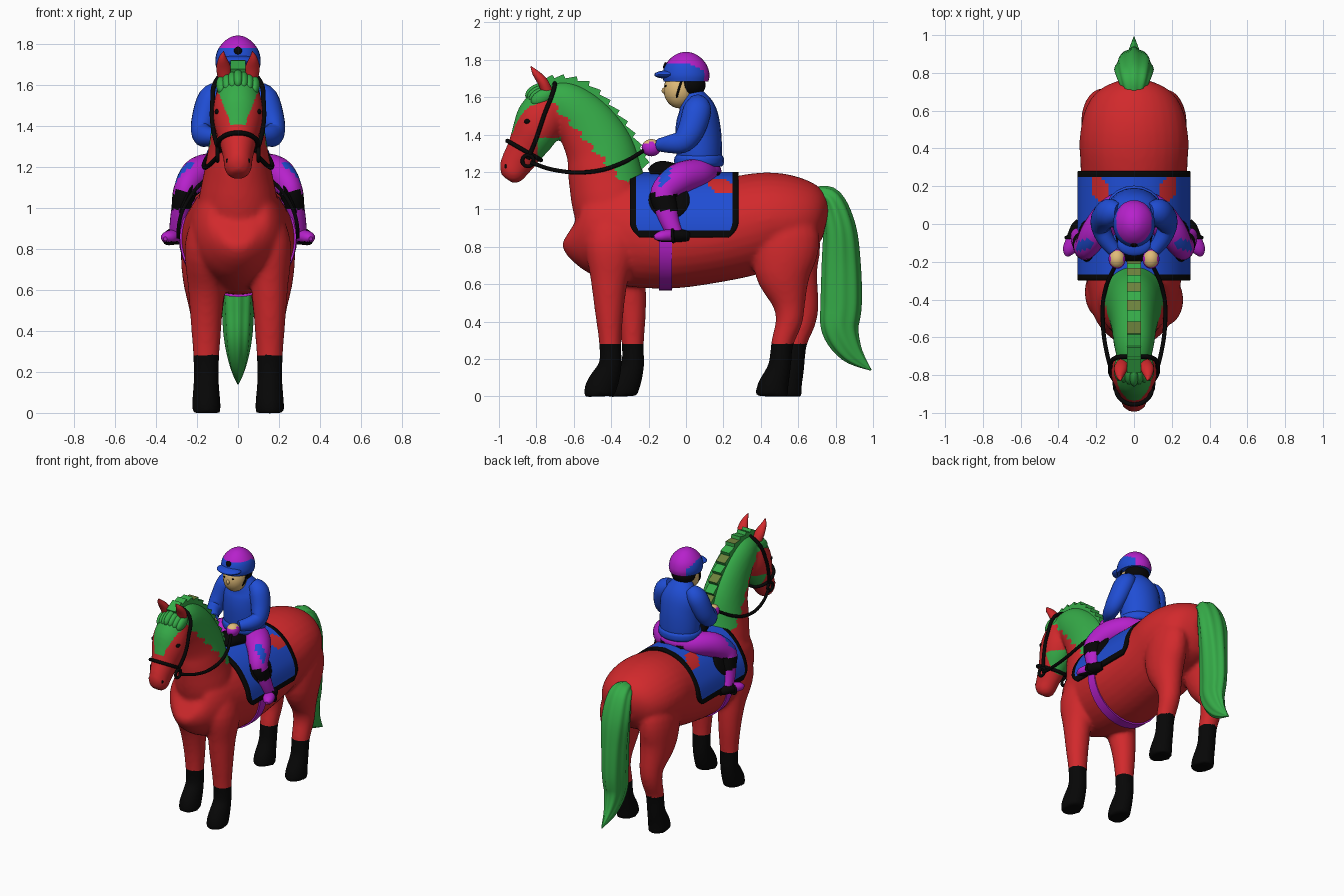
import bpy, bmesh, math
from mathutils import Vector, Matrix

if "Cube" in bpy.data.objects:
    bpy.data.objects.remove(bpy.data.objects["Cube"])


def material(name, r, g, b):
    m = bpy.data.materials.new(name)
    m.use_nodes = True
    m.diffuse_color = (r, g, b, 1)
    m.node_tree.nodes["Principled BSDF"].inputs["Base Color"].default_value = (r, g, b, 1)
    return m


RED = material("coat red", .64, .022, .025)
GREEN = material("mane green", .036, .41, .065)
OLIVE = material("mane olive", .15, .22, .045)
BLUE = material("cloth blue", .014, .075, .66)
MAGENTA = material("magenta", .47, .015, .6)
BLACK = material("black", .002, .002, .002)
SKIN = material("skin", .75, .5, .19)


def shade(ob, angle=45):
    bpy.ops.object.select_all(action='DESELECT')
    ob.select_set(True)
    bpy.context.view_layer.objects.active = ob
    bpy.ops.object.shade_smooth_by_angle(angle=math.radians(angle))
    return ob


def finish(bm, name, mats, rule=None):
    """Turn a bmesh into a shaded object; rule(center, normal) picks the material."""
    bmesh.ops.recalc_face_normals(bm, faces=bm.faces)
    bm.normal_update()
    for f in bm.faces:
        if rule:
            f.material_index = int(rule(f.calc_center_median(), f.normal))
    me = bpy.data.meshes.new(name)
    bm.to_mesh(me)
    bm.free()
    for m in mats:
        me.materials.append(m)
    ob = bpy.data.objects.new(name, me)
    bpy.context.collection.objects.link(ob)
    return shade(ob)


def spline(pts, sub):
    """Catmull-Rom resampling of tuples of any length."""
    P = [pts[0]] + list(pts) + [pts[-1]]
    out = []
    for a, b, c, d in zip(P, P[1:], P[2:], P[3:]):
        for k in range(sub):
            t = k / sub
            out.append([q + t * (r - p) / 2 + t * t * (p - 2.5 * q + 2 * r - s / 2)
                        + t ** 3 * (1.5 * (q - r) + (s - p) / 2)
                        for p, q, r, s in zip(a, b, c, d)])
    return out + [list(pts[-1])]


def tube(name, pts, mats, rule=None, n=20, sub=4, ridge=0, s=1):
    """Loft of ellipses along x, y, z, side radius, depth radius; s mirrors x."""
    P = spline([(p[0] * s, *p[1:]) for p in pts], sub)
    C = [Vector(p[:3]) for p in P]
    bm = bmesh.new()
    rings = []
    for i, p in enumerate(P):
        T = (C[min(i + 1, len(C) - 1)] - C[max(i - 1, 0)]).normalized()
        X = Vector((1, 0, 0))
        S = (X - T * X.dot(T)).normalized()
        N = T.cross(S)
        ring = []
        for k in range(n):
            a = 2 * math.pi * k / n
            w = 1 + ridge * math.cos(8 * a)
            ring.append(bm.verts.new(C[i] + S * max(p[3], .002) * w * math.cos(a)
                                     + N * max(p[4], .002) * w * math.sin(a)))
        rings.append(ring)
    for A, B in zip(rings, rings[1:]):
        for k in range(n):
            bm.faces.new((A[k], A[k - 1], B[k - 1], B[k]))
    bm.faces.new(rings[0])
    bm.faces.new(rings[-1])
    return finish(bm, name, mats, rule)


def blob(name, loc, scale, mats, rule=None, rot=0, axis='Y', box=False):
    bm = bmesh.new()
    M = Matrix.Translation(loc) @ Matrix.Rotation(rot, 4, axis) @ Matrix.Diagonal((*scale, 1))
    if box:
        bmesh.ops.create_cube(bm, size=2, matrix=M)
    else:
        bmesh.ops.create_uvsphere(bm, u_segments=20, v_segments=12, radius=1, matrix=M)
    return finish(bm, name, mats, rule)


def strap(name, pts, r=.011, cyclic=False):
    cu = bpy.data.curves.new(name, 'CURVE')
    cu.dimensions = '3D'
    cu.bevel_depth, cu.bevel_resolution, cu.resolution_u = r, 2, 6
    sp = cu.splines.new('BEZIER')
    sp.bezier_points.add(len(pts) - 1)
    for b, p in zip(sp.bezier_points, pts):
        b.co = p
        b.handle_left_type = b.handle_right_type = 'AUTO'
    sp.use_cyclic_u = cyclic
    cu.materials.append(BLACK)
    bpy.context.collection.objects.link(bpy.data.objects.new(name, cu))


# Horse body: trunk, neck, head and legs, fused into one smooth skin
body = [
    tube("horse_body", [(0, -.6, .92, .07, .1), (0, -.575, .91, .15, .19), (0, -.48, .9, .215, .25),
                        (0, -.3, .88, .25, .29), (0, -.1, .85, .28, .275), (0, .1, .86, .283, .26),
                        (0, .3, .91, .283, .27), (0, .45, .95, .288, .25), (0, .6, .95, .26, .22),
                        (0, .7, .94, .195, .17), (0, .75, .93, .09, .09)], [], n=32),
    tube("neck", [(0, -.34, .8, .17, .17), (0, -.395, 1.0, .195, .205), (0, -.43, 1.18, .165, .2),
                  (0, -.46, 1.32, .14, .185), (0, -.54, 1.46, .12, .16), (0, -.645, 1.565, .105, .125),
                  (0, -.74, 1.6, .08, .08)], [], n=32),
    tube("head", [(0, -.70, 1.64, .04, .04), (0, -.725, 1.6, .09, .095), (0, -.77, 1.5, .12, .13),
                  (0, -.81, 1.41, .117, .123), (0, -.86, 1.32, .09, .1), (0, -.91, 1.24, .072, .085),
                  (0, -.935, 1.19, .066, .07), (0, -.955, 1.16, .04, .04)], [], n=32)]
for s in (1, -1):
    # The right pair stands further back
    d = 0 if s > 0 else .12
    body.append(tube("front_leg", [
        (.14, -.4, 1.0, .06, .09), (.16, -.4 + d / 4, .82, .1, .14),
        (.155, -.41 + d * .8, .62, .09, .1), (.155, -.41 + d, .45, .077, .077),
        (.155, -.405 + d, .285, .065, .06), (.155, -.405 + d, .17, .062, .062),
        (.155, -.43 + d, .1, .066, .078), (.155, -.458 + d, .04, .07, .085),
        (.155, -.46 + d, 0, .07, .085)], [], s=s))
    d *= .6
    body.append(tube("hind_leg", [
        (.14, .52, 1, .08, .12), (.165, .54, .85, .11, .175), (.162, .52 + d / 2, .67, .11, .155),
        (.155, .55 + d, .5, .082, .09), (.155, .55 + d, .4, .072, .072),
        (.155, .515 + d, .285, .064, .06), (.155, .5 + d, .16, .062, .062),
        (.155, .465 + d, .05, .07, .085), (.155, .46 + d, 0, .07, .09)], [], s=s))
bpy.ops.object.select_all(action='DESELECT')
for ob in body:
    ob.select_set(True)
horse = body[0]
bpy.context.view_layer.objects.active = horse
bpy.ops.object.join()
fuse = horse.modifiers.new("fuse", 'REMESH')
fuse.mode, fuse.voxel_size = 'VOXEL', .0125
soften = horse.modifiers.new("soften", 'SMOOTH')
soften.factor, soften.iterations = .5, 10
for m in ("fuse", "soften"):
    bpy.ops.object.modifier_apply(modifier=m)
for m in (RED, GREEN, BLACK):
    horse.data.materials.append(m)


def coat_colour(c, n):
    if c.z < .285:
        return 2
    mane = c.z + 1.1 * c.y > .78 + .02 * math.sin(c.z * 90) and c.z > 1.15 and c.y < -.2
    blaze = c.y < -.75 and n.y < -.2 and c.z > 1.41 and abs(c.x) < .035 + .4 * (c.z - 1.41)
    jaw = -.79 < c.y < -.67 and 1.24 < c.z < 1.385
    return 1 if mane or blaze or jaw else 0


for p in horse.data.polygons:
    p.material_index = coat_colour(p.center, p.normal)
shade(horse, 60)

# Mane tufts along the crest and a fringe between the ears
crest = spline([(-.76, 1.67), (-.65, 1.68), (-.53, 1.645), (-.43, 1.55), (-.34, 1.44),
                (-.27, 1.32), (-.24, 1.25)], 2)
for i, (a, b) in enumerate(zip(crest, crest[1:])):
    ang = math.atan2(b[1] - a[1], b[0] - a[0])
    out = Vector((0, -math.sin(ang), math.cos(ang)))
    blob("mane_tuft", (0, (a[0] + b[0]) / 2, (a[1] + b[1]) / 2), (.036, .042, .03), [GREEN, OLIVE],
         lambda c, n: i % 2 and c.y > -.63 and n.dot(out) > .8, ang + .36, 'X', True)
for i in range(-3, 4):
    blob("fringe_lock", (i * .027, -.80 + abs(i) * .01, 1.63 - abs(i) * .01),
         (.026, .065, .038), [GREEN], rot=.5, axis='X')

# Tail with grooved strands
tube("tail", [(0, .69, 1.08, .05, .04), (0, .77, 1.05, .085, .065), (0, .82, .9, .1, .085),
              (0, .83, .7, .085, .1), (0, .83, .5, .075, .105), (0, .825, .36, .065, .095),
              (0, .885, .235, .04, .06), (0, .99, .14, .003, .003)], [GREEN], n=48, sub=5, ridge=.05)

for s, side in ((1, "left"), (-1, "right")):
    # Ears, eyes and nostrils
    tube(side + "_ear", [(.06, -.735, 1.61, .03, .03), (.07, -.765, 1.68, .036, .028),
                         (.075, -.805, 1.73, .02, .018), (.07, -.83, 1.765, .002, .002)], [RED], s=s)
    blob(side + "_eye", (s * .1, -.845, 1.47), (.014, .022, .014), [BLACK])
    blob(side + "_nostril", (s * .045, -.962, 1.23), (.014, .01, .018), [BLACK])

    # Bridle and reins
    strap(side + "_cheek_strap", [(0, -.7, 1.69), (s * .1, -.71, 1.63), (s * .125, -.76, 1.5),
                                  (s * .12, -.8, 1.38), (s * .09, -.845, 1.27)], .012)
    strap(side + "_bit_ring", [(s * .1, -.845 + .03 * math.cos(a), 1.26 + .03 * math.sin(a))
                               for a in (0, 1.57, 3.14, 4.71)], .01, True)
    strap(side + "_rein", [(s * .1, -.83, 1.25), (s * .14, -.7, 1.21), (s * .165, -.52, 1.2),
                           (s * .155, -.36, 1.24), (s * .09, -.2, 1.33)])

    # Saddle flap
    blob(side + "_saddle_flap", (s * .25, -.09, 1.05), (.022, .11, .11), [BLACK], rot=-.42 * s)

    # Rider leg with knee band, and boot
    tube(side + "_rider_leg",
         [(.05, .1, 1.19, .08, .08), (.12, .05, 1.185, .09, .085), (.2, -.04, 1.16, .08, .085),
          (.255, -.12, 1.09, .06, .07), (.275, -.105, 1.0, .05, .062), (.29, -.085, .93, .043, .05),
          (.3, -.055, .86, .037, .042)], [MAGENTA, BLACK, BLUE],
         lambda c, n: 1 if .995 < c.z < 1.08 else
         2 if n.z > .4 and -.14 < c.y < -.08 and abs(c.x) > .22 else 0, sub=6, s=s)
    tube(side + "_boot", [(.285, .015, .855, .025, .025), (.295, -.02, .86, .04, .033),
                          (.32, -.09, .86, .042, .034), (.345, -.14, .855, .034, .028),
                          (.355, -.17, .85, .01, .01)], [MAGENTA, BLACK],
         lambda c, n: c.y > -.075 or c.z < .836, s=s)
    strap(side + "_stirrup", [(s * .26, -.06, .84), (s * .29, -.07, .9),
                              (s * .36, -.07, .84), (s * .3, -.065, .83)], .008, True)

    # Rider arm and hand
    tube(side + "_arm", [(.08, .06, 1.575, .045, .05), (.13, .06, 1.535, .065, .075),
                         (.165, .03, 1.43, .062, .072), (.175, -.015, 1.365, .052, .062),
                         (.15, -.08, 1.35, .045, .05), (.105, -.14, 1.345, .036, .036)], [BLUE], s=s)
    blob(side + "_hand", (s * .09, -.185, 1.33), (.045, .052, .046), [MAGENTA, SKIN],
         lambda c, n: n.z > .6)
    strap(side + "_chin_strap", [(s * .09, -.02, 1.7), (s * .08, -.045, 1.62), (0, -.06, 1.55)], .006)
    blob(side + "_rider_eye", (s * .033, -.107, 1.66), (.009, .006, .006), [BLACK])

# Noseband, perpendicular to the face
U = Vector((0, -.87, .5))
strap("noseband", [Vector((0, -.865, 1.315)) + Vector((.095 * math.cos(a), 0, 0)) + U * .103 * math.sin(a)
                   for a in [k * math.pi / 4 for k in range(8)]], .012, True)

# Saddle pad draped over the back, with a dark border and rounded corners
half = spline([(0, 1.19), (.11, 1.165), (.2, 1.1), (.265, 1.0), (.288, .92), (.291, .85)], 5)
profile = [(-x, z) for x, z in half[:0:-1]] + [tuple(p) for p in half]


def pad_reach(z):
    return .29 - 8 * max(0, .93 - z) ** 2


bm = bmesh.new()
rows = [[bm.verts.new((x, -.01 + j / 18 * pad_reach(z), z)) for x, z in profile] for j in range(-18, 19)]
for A, B in zip(rows, rows[1:]):
    for k in range(len(A) - 1):
        bm.faces.new((A[k], A[k + 1], B[k + 1], B[k]))


def pad_colour(c, n):
    if abs(c.y + .01) > pad_reach(c.z) - .03 or c.z < .885:
        return 1
    return 2 if .12 < c.y < .25 and 1.09 < c.z < 1.16 and 1.25 < c.y + c.z < 1.37 else 0


pad = finish(bm, "saddle_pad", [BLUE, BLACK, RED], pad_colour)
mod = pad.modifiers.new("thickness", 'SOLIDIFY')
mod.thickness, mod.offset = .018, 0

# Saddle seat and girth
tube("saddle_seat", [(0, -.19, 1.19, .05, .03), (0, -.13, 1.21, .08, .05), (0, 0, 1.19, .11, .04),
                     (0, .13, 1.19, .12, .035), (0, .18, 1.185, .08, .02)], [BLACK])
tube("girth", [(0, -.145, .85, .284, .284), (0, -.075, .85, .288, .284)], [MAGENTA], n=40, sub=1)

# Rider torso, hem and head
tube("rider_torso", [(0, .07, 1.24, .135, .115), (0, .07, 1.3, .145, .122), (0, .065, 1.42, .145, .122),
                     (0, .06, 1.52, .14, .105), (0, .035, 1.59, .09, .075), (0, .01, 1.625, .05, .05)], [BLUE])
tube("jacket_hem", [(0, .07, 1.23, .14, .122), (0, .07, 1.245, .152, .132), (0, .07, 1.275, .152, .132),
                    (0, .07, 1.29, .14, .122)], [BLUE])
blob("rider_seat", (0, .09, 1.205), (.14, .1, .06), [MAGENTA])
blob("rider_face", (0, -.035, 1.64), (.08, .085, .1), [SKIN])
blob("rider_nose", (0, -.118, 1.635), (.012, .012, .016), [SKIN])
blob("rider_hair", (0, .03, 1.665), (.086, .075, .065), [BLACK])

# Helmet with blue band, peak and badge
tube("helmet", [(0, 0, 1.685, .106, .12), (0, 0, 1.72, .111, .126), (0, 0, 1.77, .1, .112),
                (0, 0, 1.81, .07, .08), (0, 0, 1.835, .035, .04), (0, 0, 1.842, .004, .004)],
     [MAGENTA, BLUE], lambda c, n: c.z < 1.78 - .35 * max(0, c.y) and c.y < .1, n=28)
blob("helmet_peak", (0, -.105, 1.722), (.09, .065, .022), [BLUE], rot=.04, axis='X')
blob("helmet_badge", (0, -.112, 1.768), (.02, .009, .02), [BLACK], rot=-.25, axis='X')
